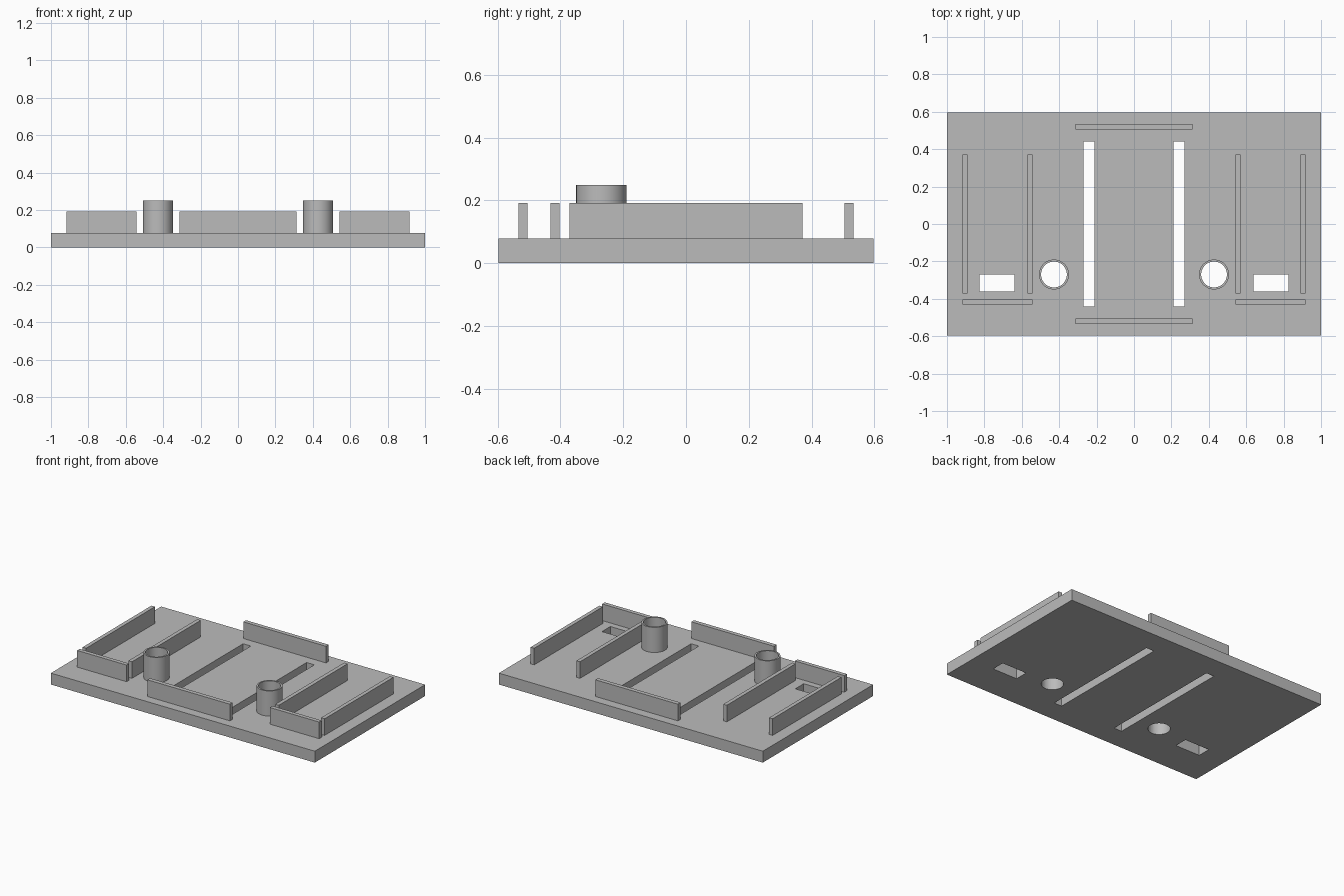
import bpy, bmesh, math
from mathutils import Matrix, Vector

if "Cube" in bpy.data.objects:
    bpy.data.objects.remove(bpy.data.objects["Cube"])

PLATE_TOP, WALL_TOP, TUBE_TOP = 0.078, 0.192, 0.25
TUBE_X, TUBE_Y, TUBE_R, BORE_R, SIDES = 0.428, -0.27, 0.08, 0.069, 64

grey = bpy.data.materials.new("grey")
grey.diffuse_color = (0.5, 0.5, 0.5, 1)
grey.use_nodes = True
grey.node_tree.nodes["Principled BSDF"].inputs["Base Color"].default_value = grey.diffuse_color


def add_box(bm, x0, x1, y0, y1, z0, z1):
    size = Vector((x1 - x0, y1 - y0, z1 - z0))
    centre = Vector((x0 + x1, y0 + y1, z0 + z1)) / 2
    bmesh.ops.create_cube(bm, size=1, matrix=Matrix.Translation(centre) @ Matrix.Diagonal(size).to_4x4())


def finish(name, bm):
    mesh = bpy.data.meshes.new(name)
    bm.to_mesh(mesh)
    bm.free()
    mesh.materials.append(grey)
    obj = bpy.data.objects.new(name, mesh)
    bpy.context.collection.objects.link(obj)
    return obj


def box(name, *bounds):
    bm = bmesh.new()
    add_box(bm, *bounds)
    return finish(name, bm)


def tube(name, x, y):
    # Closed ring: four circles joined by quad bands
    bm = bmesh.new()
    profile = [(TUBE_R, PLATE_TOP), (TUBE_R, TUBE_TOP), (BORE_R, TUBE_TOP), (BORE_R, PLATE_TOP)]
    rings = []
    for r, z in profile:
        angles = [2 * math.pi * i / SIDES for i in range(SIDES)]
        rings.append([bm.verts.new((x + r * math.cos(a), y + r * math.sin(a), z)) for a in angles])
    for k in range(4):
        a, b = rings[k], rings[(k + 1) % 4]
        for i in range(SIDES):
            j = (i + 1) % SIDES
            bm.faces.new((a[i], a[j], b[j], b[i]))
    bmesh.ops.recalc_face_normals(bm, faces=bm.faces)
    return finish(name, bm)


def mirrored(x0, x1, side):
    return (x0, x1) if side > 0 else (-x1, -x0)


# Base plate and the openings cut through it
plate = box("base_plate", -1, 1, -0.597, 0.597, 0, PLATE_TOP)
holes = bmesh.new()
for side in (-1, 1):
    add_box(holes, *mirrored(0.211, 0.27, side), -0.441, 0.441, -0.1, 0.2)
    add_box(holes, *mirrored(0.639, 0.826, side), -0.361, -0.27, -0.1, 0.2)
    bmesh.ops.create_cone(holes, cap_ends=True, segments=SIDES, radius1=BORE_R, radius2=BORE_R,
                          depth=0.3, matrix=Matrix.Translation((side * TUBE_X, TUBE_Y, 0.05)))
cutter = finish("hole_cutter", holes)
cutter.hide_render = True
cutter.hide_set(True)
cut = plate.modifiers.new("openings", 'BOOLEAN')
cut.operation, cut.solver, cut.object = 'DIFFERENCE', 'EXACT', cutter

# Side pockets: two long walls, a front wall and a tube on each side
smooth = [plate]
for side, label in ((-1, "left"), (1, "right")):
    box(label + "_inner_wall", *mirrored(0.543, 0.57, side), -0.372, 0.372, PLATE_TOP, WALL_TOP)
    box(label + "_outer_wall", *mirrored(0.89, 0.917, side), -0.372, 0.372, PLATE_TOP, WALL_TOP)
    box(label + "_front_wall", *mirrored(0.543, 0.917, side), -0.431, -0.403, PLATE_TOP, WALL_TOP)
    smooth.append(tube(label + "_tube", side * TUBE_X, TUBE_Y))

# Centre walls along the front and back edges
box("centre_front_wall", -0.313, 0.313, -0.534, -0.505, PLATE_TOP, WALL_TOP)
box("centre_back_wall", -0.313, 0.313, 0.505, 0.534, PLATE_TOP, WALL_TOP)

# Smooth the round surfaces, keep the rims sharp
for obj in smooth[1:]:
    bpy.ops.object.select_all(action='DESELECT')
    obj.select_set(True)
    bpy.context.view_layer.objects.active = obj
    bpy.ops.object.shade_smooth_by_angle(angle=math.radians(30))
